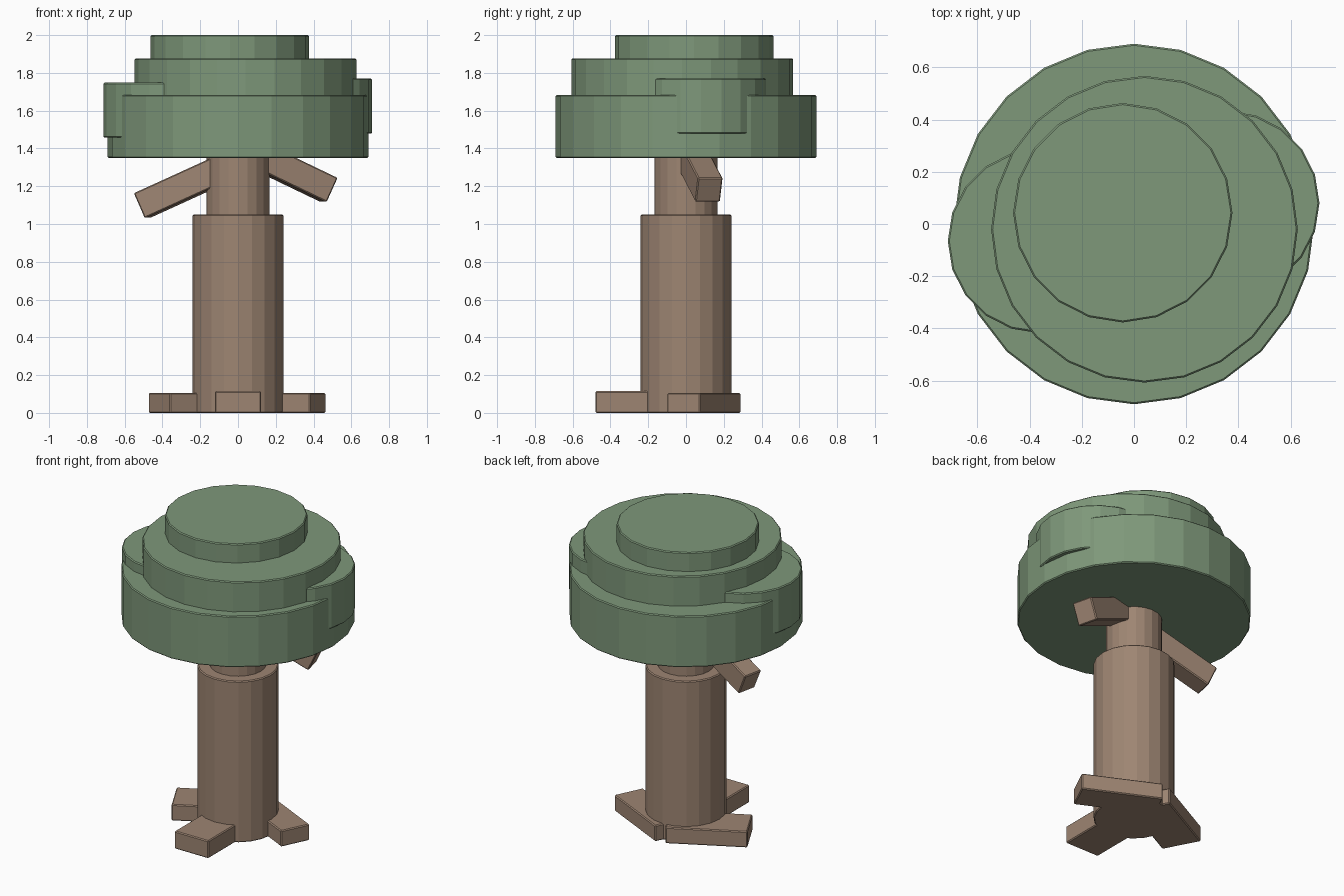
import bpy, bmesh, math
from mathutils import Matrix, Vector

if "Cube" in bpy.data.objects:
    bpy.data.objects.remove(bpy.data.objects["Cube"])


def material(name, color):
    m = bpy.data.materials.new(name)
    m.diffuse_color = (*color, 1)
    m.use_nodes = True
    m.node_tree.nodes["Principled BSDF"].inputs["Base Color"].default_value = m.diffuse_color
    return m


BARK = material("bark brown", (0.34, 0.235, 0.17))
LEAF = material("leaf green", (0.21, 0.315, 0.195))


def finish(name, bm, mat):
    """Turn a bmesh into a flat-shaded object with slightly worn edges."""
    mesh = bpy.data.meshes.new(name)
    bm.to_mesh(mesh)
    bm.free()
    mesh.materials.append(mat)
    ob = bpy.data.objects.new(name, mesh)
    bpy.context.collection.objects.link(ob)
    bev = ob.modifiers.new("edge", "BEVEL")
    bev.width = 0.006
    bev.segments = 1
    bev.limit_method = "ANGLE"
    bev.angle_limit = math.radians(40)


def disc(name, x, y, r, z0, z1, sides, mat):
    bm = bmesh.new()
    bmesh.ops.create_cone(bm, cap_ends=True, segments=sides, radius1=r, radius2=r,
                          depth=z1 - z0,
                          matrix=Matrix.Translation((x, y, (z0 + z1) / 2)))
    finish(name, bm, mat)


def box(name, center, size, turn, mat, pitch=0):
    """Box with its length along local x, pitched and then turned about z."""
    bm = bmesh.new()
    m = (Matrix.Translation(center)
         @ Matrix.Rotation(math.radians(turn), 4, "Z")
         @ Matrix.Rotation(math.radians(pitch), 4, "Y")
         @ Matrix.Diagonal((*size, 1)))
    bmesh.ops.create_cube(bm, size=1, matrix=m)
    finish(name, bm, mat)


def branch(name, tip, turn, pitch, length, width, height):
    """Branch that ends at tip and runs back up into the canopy."""
    t, p = math.radians(turn), math.radians(pitch)
    d = Vector((math.cos(p) * math.cos(t), math.cos(p) * math.sin(t), -math.sin(p)))
    box(name, Vector(tip) - d * length / 2, (length, width, height), turn, BARK, pitch)


# Trunk in two steps
disc("lower_trunk", 0, 0, 0.24, 0, 1.05, 20, BARK)
disc("upper_trunk", 0, 0, 0.167, 1.0, 1.5, 20, BARK)

# Block roots
box("front_root", (0, -0.23, 0.0575), (0.5, 0.245, 0.115), 90, BARK)
box("right_root", (0.20, 0.095, 0.0525), (0.494, 0.194, 0.105), -25.8, BARK)
box("left_root", (-0.202, 0.053, 0.0525), (0.488, 0.245, 0.105), 27.9, BARK)

# Branches drooping from under the canopy
branch("right_branch", (0.483, 0.122, 1.18), 14, 25, 0.53, 0.135, 0.142)
branch("left_branch", (-0.51, 0.07, 1.097), 168, 24, 0.54, 0.13, 0.145)

# Canopy tiers and side clumps
disc("canopy_base", 0, 0, 0.69, 1.35, 1.683, 24, LEAF)
disc("canopy_middle", 0.04, -0.02, 0.587, 1.6, 1.877, 24, LEAF)
disc("canopy_top", -0.043, 0.043, 0.42, 1.8, 2.0, 20, LEAF)
disc("left_clump", -0.36, -0.065, 0.353, 1.457, 1.748, 20, LEAF)
disc("right_clump", 0.357, 0.08, 0.353, 1.478, 1.77, 20, LEAF)
